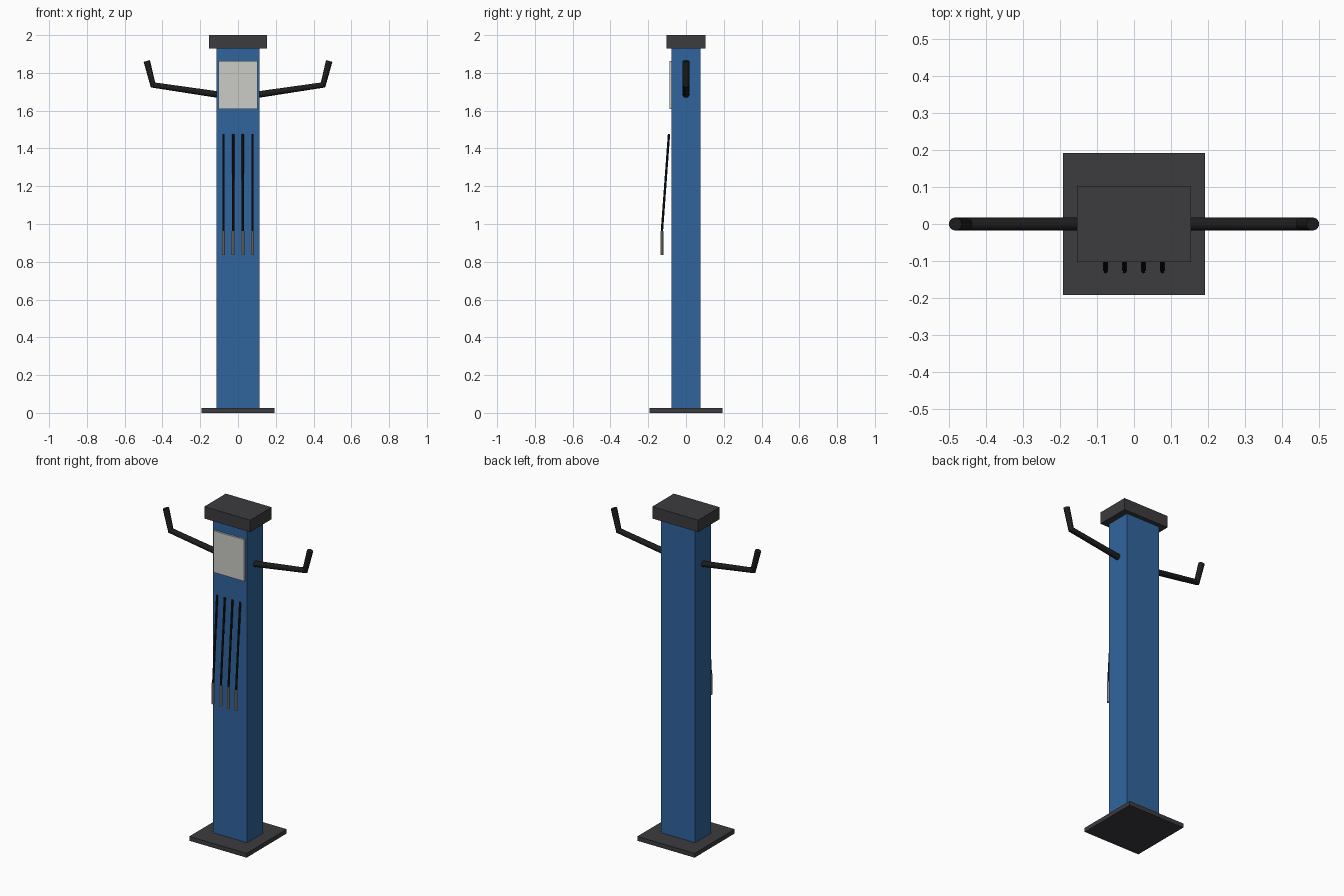
import bpy
import math

if "Cube" in bpy.data.objects:
    bpy.data.objects.remove(bpy.data.objects["Cube"])


def material(name, color):
    m = bpy.data.materials.new(name)
    m.diffuse_color = (*color, 1)
    m.use_nodes = True
    m.node_tree.nodes["Principled BSDF"].inputs["Base Color"].default_value = m.diffuse_color
    return m


BLUE = material("blue_paint", (0.03, 0.13, 0.34))
DARK = material("dark_metal", (0.045, 0.045, 0.05))
BLACK = material("black_rubber", (0.012, 0.012, 0.013))
PALE = material("pale_panel", (0.6, 0.6, 0.57))
STEEL = material("steel", (0.4, 0.4, 0.4))


def box(name, x, y, z, mat):
    """Box from (low, high) ranges on each axis."""
    centre = [(a + b) / 2 for a, b in (x, y, z)]
    bpy.ops.mesh.primitive_cube_add(size=1, location=centre)
    ob = bpy.context.object
    ob.name = name
    ob.scale = [b - a for a, b in (x, y, z)]
    bpy.ops.object.transform_apply(location=False, rotation=False, scale=True)
    ob.data.materials.append(mat)
    return ob


def tube(name, points, radius, mat, resolution=4):
    """Capped round tube along a path, turned into a mesh."""
    curve = bpy.data.curves.new(name, 'CURVE')
    curve.dimensions = '3D'
    curve.bevel_depth = radius
    curve.bevel_resolution = resolution
    curve.use_fill_caps = True
    spline = curve.splines.new('POLY')
    spline.points.add(len(points) - 1)
    for p, co in zip(spline.points, points):
        p.co = (*co, 1)
    ob = bpy.data.objects.new(name, curve)
    bpy.context.collection.objects.link(ob)
    bpy.ops.object.select_all(action='DESELECT')
    ob.select_set(True)
    bpy.context.view_layer.objects.active = ob
    bpy.ops.object.convert(target='MESH')
    ob = bpy.context.object
    ob.data.materials.clear()
    ob.data.materials.append(mat)
    bpy.ops.object.shade_smooth_by_angle(angle=math.radians(35))
    return ob


# Post: foot plate, column, cap and front panel
box("base_plate", (-0.192, 0.192), (-0.192, 0.192), (0, 0.026), DARK)
box("column", (-0.115, 0.115), (-0.077, 0.077), (0.026, 1.928), BLUE)
box("top_cap", (-0.154, 0.154), (-0.103, 0.103), (1.928, 2.0), DARK)
box("front_panel", (-0.103, 0.103), (-0.088, -0.077), (1.61, 1.862), PALE)

# Bent arms on both sides
for side, s in (("left", -1), ("right", 1)):
    tube(side + "_arm",
         [(s * 0.105, 0, 1.685), (s * 0.45, 0, 1.736), (s * 0.483, 0, 1.863)],
         0.0178, BLACK, 5)

# Row of four hanging cables with metal grips
for i in range(4):
    x = (i - 1.5) * 0.0513
    tube(f"cable_{i + 1}", [(x, -0.09, 1.477), (x, -0.128, 0.955)], 0.0062, BLACK, 2)
    tube(f"grip_{i + 1}", [(x, -0.128, 0.963), (x, -0.128, 0.836)], 0.008, STEEL, 3)
